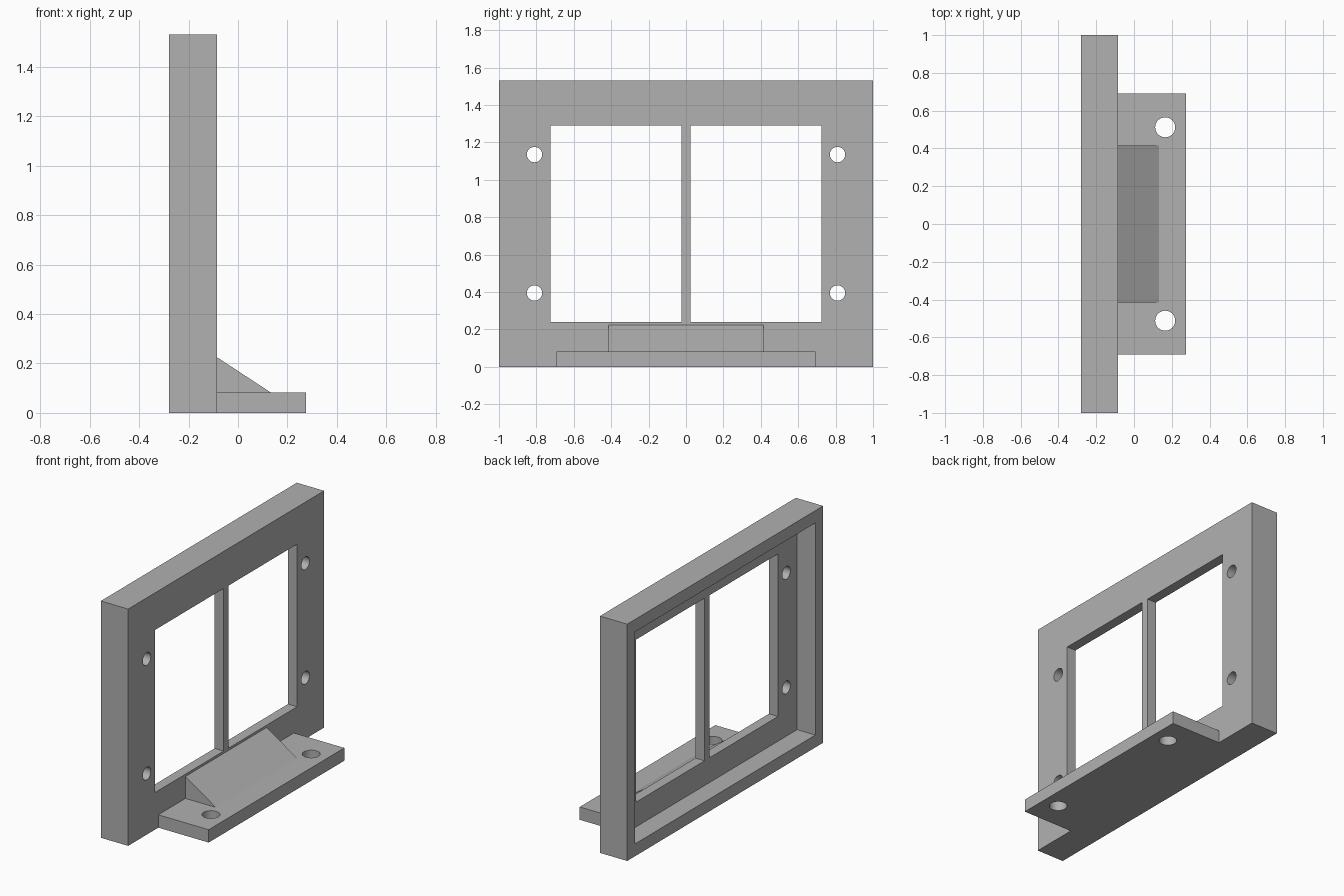
import bpy, bmesh, math
from mathutils import Matrix, Vector

cube = bpy.data.objects.get("Cube")
if cube:
    bpy.data.objects.remove(cube, do_unlink=True)

grey = bpy.data.materials.new("plain grey")
grey.use_nodes = True
colour = (0.44, 0.44, 0.44, 1)
grey.diffuse_color = colour
grey.node_tree.nodes["Principled BSDF"].inputs["Base Color"].default_value = colour


def make_object(name, bm):
    bmesh.ops.recalc_face_normals(bm, faces=bm.faces)
    mesh = bpy.data.meshes.new(name)
    bm.to_mesh(mesh)
    bm.free()
    mesh.materials.append(grey)
    obj = bpy.data.objects.new(name, mesh)
    bpy.context.collection.objects.link(obj)
    return obj


def box(name, x, y, z):
    """Box from (low, high) pairs along each axis."""
    lo, hi = (Vector(p) for p in zip(x, y, z))
    bm = bmesh.new()
    bmesh.ops.create_cube(bm, size=1, matrix=Matrix.Translation((lo + hi) / 2)
                          @ Matrix.Diagonal((*(hi - lo), 1)))
    return make_object(name, bm)


def rod(name, centre, radius, axis):
    """Round cutter along the x or z axis."""
    turn = Matrix.Rotation(math.pi / 2, 4, 'Y') if axis == 'X' else Matrix()
    bm = bmesh.new()
    bmesh.ops.create_cone(bm, cap_ends=True, segments=32, radius1=radius, radius2=radius,
                          depth=0.5, matrix=Matrix.Translation(centre) @ turn)
    return make_object(name, bm)


def cut(obj, cutters):
    """Subtract the cutters, bake the result and remove the cutters."""
    for c in cutters:
        c.hide_render = True
        mod = obj.modifiers.new("cut", 'BOOLEAN')
        mod.operation, mod.solver, mod.object = 'DIFFERENCE', 'EXACT', c
    depsgraph = bpy.context.evaluated_depsgraph_get()
    mesh = bpy.data.meshes.new_from_object(obj.evaluated_get(depsgraph))
    obj.modifiers.clear()
    obj.data = mesh
    for c in cutters:
        bpy.data.objects.remove(c, do_unlink=True)


back, wall, height = -0.28, -0.085, 1.53
rim, plate = 0.08, 0.065

# Upright frame: recessed at the back, two windows with a thin bar between them
frame = box("frame", (back, wall), (-1, 1), (0, height))
cutters = [box("recess", (back - 0.1, wall - plate), (rim - 1, 1 - rim), (rim, height - rim))]
for side in (-1, 1):
    ys = sorted((side * 0.025, side * 0.725))
    cutters.append(box("window", (-0.5, 0.2), ys, (0.24, 1.29)))
    for z in (0.395, 1.135):
        cutters.append(rod("screw_hole", (wall, side * 0.81, z), 0.041, 'X'))
cut(frame, cutters)

# Mounting foot with two holes
foot = box("foot", (wall, 0.275), (-0.692, 0.692), (0, 0.083))
cut(foot, [rod("foot_hole", (0.165, s * 0.512, 0), 0.053, 'Z') for s in (-1, 1)])

# Triangular brace between foot and frame
bm = bmesh.new()
profile = [(wall, 0.083), (0.132, 0.083), (wall, 0.225)]
face = bm.faces.new([bm.verts.new((x, -0.415, z)) for x, z in profile])
side = bmesh.ops.extrude_face_region(bm, geom=[face])
bmesh.ops.translate(bm, vec=(0, 0.83, 0),
                    verts=[v for v in side["geom"] if isinstance(v, bmesh.types.BMVert)])
make_object("brace", bm)

# Smooth only the round hole walls
for obj in (frame, foot):
    bpy.ops.object.select_all(action='DESELECT')
    obj.select_set(True)
    bpy.context.view_layer.objects.active = obj
    bpy.ops.object.shade_smooth_by_angle(angle=math.radians(30))
